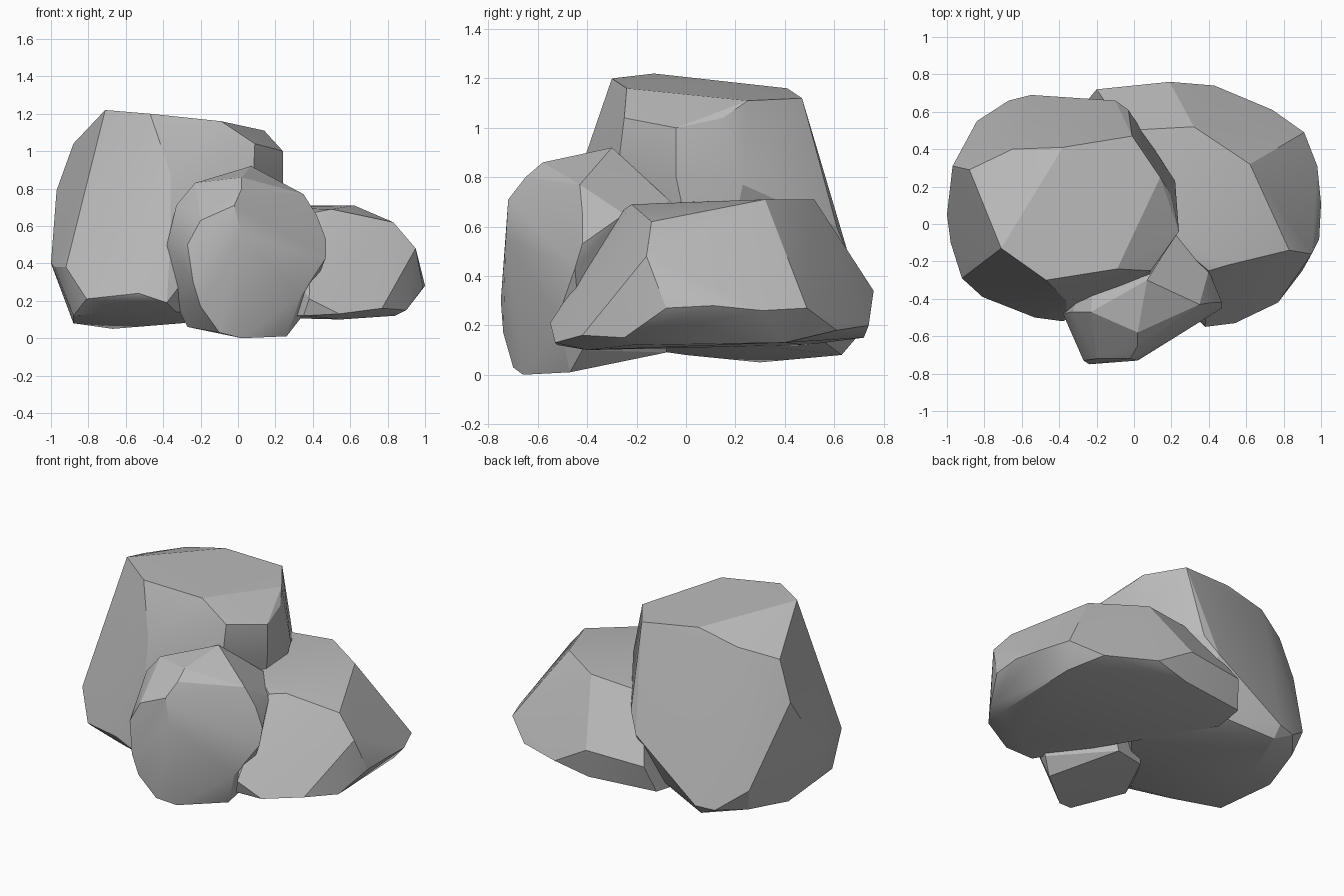
import bpy
import bmesh
from math import radians
from mathutils import Vector

default_cube = bpy.data.objects.get("Cube")
if default_cube:
    bpy.data.objects.remove(default_cube, do_unlink=True)

CENTIMETRE = 0.01


def make_material(name, colour):
    material = bpy.data.materials.new(name)
    material.use_nodes = True
    material.diffuse_color = colour
    shader = material.node_tree.nodes["Principled BSDF"]
    shader.inputs["Base Color"].default_value = colour
    shader.inputs["Roughness"].default_value = 0.9
    return material


def make_boulder(name, corners, material):
    """Wrap a chiselled convex stone around a few corner points."""
    bm = bmesh.new()
    for corner in corners:
        bm.verts.new(Vector(corner) * CENTIMETRE)
    hull = bmesh.ops.convex_hull(bm, input=list(bm.verts))
    inside = [item for item in hull["geom_interior"]
              if isinstance(item, bmesh.types.BMVert)]
    bmesh.ops.delete(bm, geom=inside, context="VERTS")
    bmesh.ops.recalc_face_normals(bm, faces=list(bm.faces))

    mesh = bpy.data.meshes.new(name)
    bm.to_mesh(mesh)
    bm.free()
    mesh.materials.append(material)
    boulder = bpy.data.objects.new(name, mesh)
    bpy.context.collection.objects.link(boulder)

    # soften shallow facets, keep the chiselled edges crisp
    bpy.ops.object.select_all(action="DESELECT")
    boulder.select_set(True)
    bpy.context.view_layer.objects.active = boulder
    bpy.ops.object.shade_smooth_by_angle(angle=radians(20))
    return boulder


stone_grey = make_material("stone grey", (0.5, 0.5, 0.5, 1.0))

# Tall boulder: top rim, shoulder, foot, underside
make_boulder("tall_boulder", [
    (-71, -13, 122), (-47, -30, 120), (-9, -24, 116), (14, 25, 111),
    (-1, 47, 112), (-38, 41, 116), (-65, 40, 110), (-88, 29, 104),
    (9, -25, 104), (24, -4, 100), (20, 15, 104), (22, 23, 77),
    (24, -4, 80), (8, -28, 80), (-36, -41, 88), (-36, -47, 55),
    (-97, 31, 79), (-100, 5, 40), (-98, -10, 38), (-92, -29, 38),
    (-81, -39, 21), (-53, -50, 24), (-38, -52, 19), (-84, 55, 27),
    (-67, 66, 14), (-55, 69, 15), (-10, 66, 48), (-3, 61, 60),
    (-10, 50, 18), (-55, 63, 8), (-80, 50, 12), (-88, -25, 12),
    (-88, 20, 8), (-67, 30, 5), (-60, -38, 14), (-33, -42, 14),
    (-30, 0, 8), (10, 10, 14),
], stone_grey)

# Low boulder: top, sides, underside
make_boulder("low_boulder", [
    (40, -25, 67), (50, -22, 69), (62, 32, 71), (32, 52, 71),
    (-5, 50, 68), (10, 0, 70), (83, -14, 62), (95, -16, 48),
    (99, -8, 27), (100, 11, 28), (98, 31, 26), (91, 49, 27),
    (74, 61, 18), (43, 74, 20), (19, 76, 34), (-20, 72, 32),
    (-25, 66, 15), (77, -42, 16), (90, -25, 15), (54, -53, 13),
    (38, -55, 21), (35, -52, 12), (84, -22, 12), (55, -40, 10),
    (85, 40, 13), (20, 72, 15), (-25, 48, 12),
], stone_grey)

# Front boulder: crown, front face, sides, underside
make_boulder("front_boulder", [
    (7, -30, 92), (-23, -47, 83), (2, -58, 86), (23, -5, 69),
    (35, -43, 77), (42, -42, 66), (40, -25, 65), (47, -42, 53),
    (47, -45, 43), (34, -52, 23), (2, -65, 80), (-2, -72, 71),
    (-20, -72, 63), (-27, -73, 50), (-24, -75, 30), (-20, -74, 17),
    (-10, -70, 3), (2, -66, 0), (26, -47, 1), (33, -42, 10),
    (2, -73, 55), (-38, -48, 50), (-33, -47, 71), (-34, -38, 20),
    (-27, -40, 6), (-15, -12, 9), (5, -8, 9), (-20, -15, 75),
], stone_grey)
